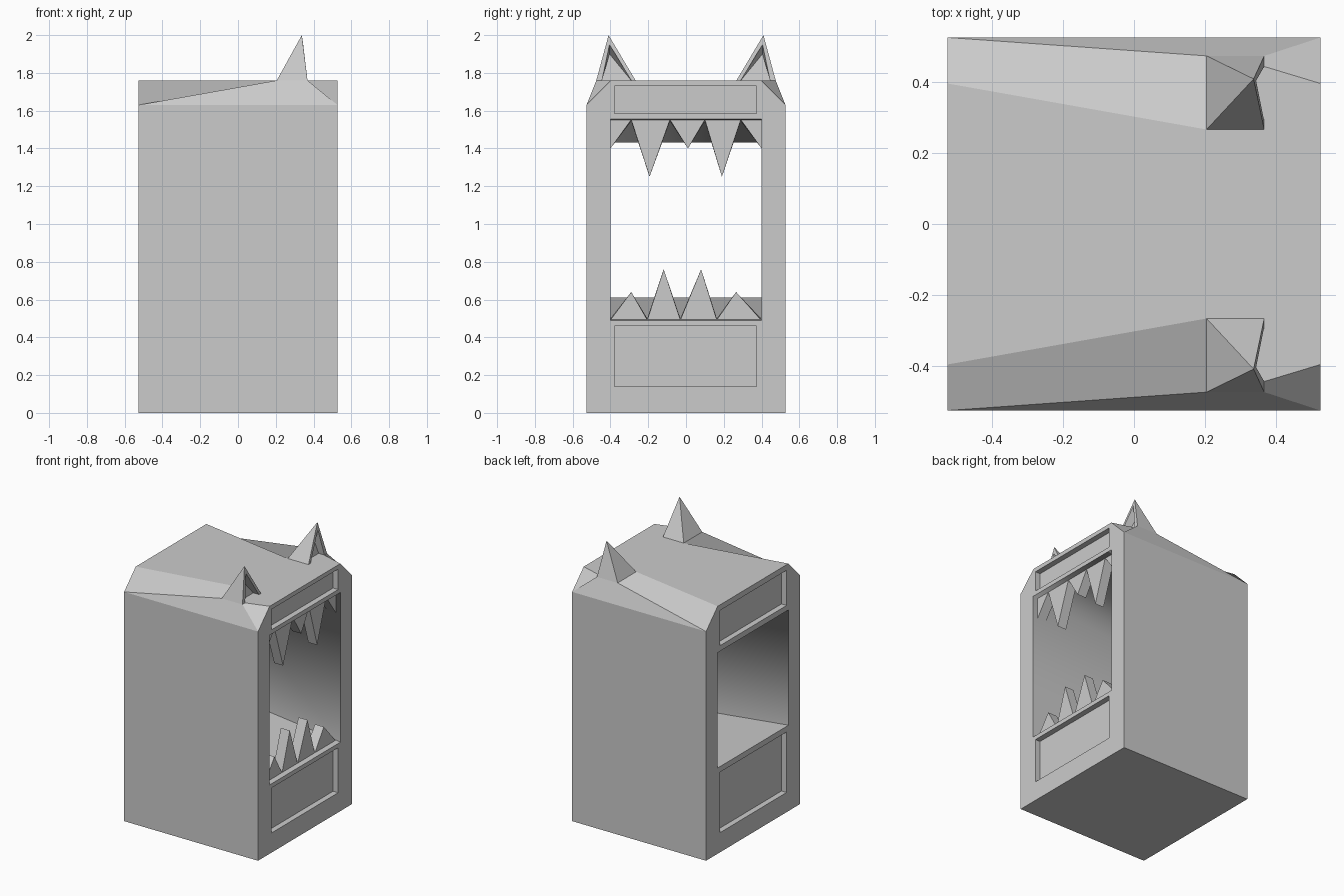
import bpy, bmesh
from mathutils import Vector

if "Cube" in bpy.data.objects:
    bpy.data.objects.remove(bpy.data.objects["Cube"])

H = 0.527            # half width of the cabinet
EAVE, TOP = 1.63, 1.76


def make(name, verts, faces):
    me = bpy.data.meshes.new(name)
    bm = bmesh.new()
    vs = [bm.verts.new(v) for v in verts]
    for f in faces:
        bm.faces.new([vs[i] for i in f])
    bmesh.ops.recalc_face_normals(bm, faces=bm.faces)
    bm.to_mesh(me)
    bm.free()
    ob = bpy.data.objects.new(name, me)
    bpy.context.collection.objects.link(ob)
    return ob


def frustum(name, x0, r0, x1, r1):
    """Block along x between two (y0, y1, z0, z1) rectangles."""
    v = []
    for x, (a, b, c, d) in ((x0, r0), (x1, r1)):
        v += [(x, a, c), (x, b, c), (x, b, d), (x, a, d)]
    f = [(0, 1, 2, 3), (4, 5, 6, 7)]
    f += [(i, (i + 1) % 4, 4 + (i + 1) % 4, 4 + i) for i in range(4)]
    return make(name, v, f)


def cut(ob, cutter):
    m = ob.modifiers.new("cut", 'BOOLEAN')
    m.operation, m.solver, m.object = 'DIFFERENCE', 'EXACT', cutter
    bpy.context.view_layer.objects.active = ob
    bpy.ops.object.modifier_apply(modifier=m.name)
    bpy.data.objects.remove(cutter)


# Cabinet: one half of the corner points, mirrored in y
half = [(-H, -H, 0), (H, -H, 0), (-H, -H, EAVE), (H, -H, EAVE),
        (-H, -0.397, TOP), (0.205, -0.267, TOP), (0.205, -0.475, TOP),
        (0.368, -0.475, TOP), (0.368, -0.445, TOP), (H, -0.397, TOP)]
n = len(half)
verts = half + [(x, -y, z) for x, y, z in half]
side = [(0, 1, 3, 2), (2, 3, 7, 6), (2, 6, 5, 4), (3, 9, 8, 7)]
faces = side + [tuple(i + n for i in f) for f in side]
faces += [(0, 2, 4, 4 + n, 2 + n, n),
          (1, 3, 9, 9 + n, 3 + n, 1 + n),
          (0, 1, 1 + n, n),
          (4, 5, 6, 7, 8, 9, 9 + n, 8 + n, 7 + n, 6 + n, 5 + n, 4 + n)]
cabinet = make("cabinet", verts, faces)

# Tapered opening through the cabinet, wider at the toothed end
e = 0.1
s = 0.12 / (2 * H) * e
cut(cabinet, frustum("opening_cutter", -H - e, (-0.4, 0.4, 0.61 + s, 1.43 - s),
                     H + e, (-0.4, 0.4, 0.49 - s, 1.555 + s)))

# Recessed panels above and below both openings
for sx, z0, z1 in ((1, 0.14, 0.46), (1, 1.585, 1.73),
                   (-1, 0.14, 0.57), (-1, 1.47, 1.72)):
    r = (-0.378, 0.373, z0, z1)
    cut(cabinet, frustum("panel_cutter", sx * (H - 0.04), r, sx * (H + 0.1), r))

# Soft shading on the inner walls and ceiling
for p in cabinet.data.polygons:
    c = p.center
    p.use_smooth = abs(c.x) < 0.3 and abs(c.y) < 0.41 and 0.58 < c.z < 1.52


# Teeth: wedge prisms set just inside the toothed opening
def teeth(name, base_z, back_z, outlines):
    v, f = [], []
    for tri in outlines:
        k = len(v)
        for x, root in ((0.49, base_z), (0.42, back_z)):
            v += [(x, y, root if z is None else z) for y, z in tri]
        f += [(k, k + 1, k + 2), (k + 3, k + 4, k + 5)]
        f += [(k + i, k + (i + 1) % 3, k + 3 + (i + 1) % 3, k + 3 + i)
              for i in range(3)]
    return make(name, v, f)


R = None  # root point lying on the sill or ceiling
teeth("upper_teeth", 1.552, 1.544, [
    [(-0.4, R), (-0.4, 1.40), (-0.29, R)],
    [(-0.29, R), (-0.193, 1.25), (-0.085, R)],
    [(-0.085, R), (0.01, 1.40), (0.1, R)],
    [(0.1, R), (0.19, 1.25), (0.29, R)],
    [(0.29, R), (0.4, 1.40), (0.4, R)]])
teeth("lower_teeth", 0.492, 0.5, [
    [(-0.4, R), (-0.29, 0.64), (-0.205, R)],
    [(-0.205, R), (-0.118, 0.76), (-0.03, R)],
    [(-0.03, R), (0.08, 0.76), (0.163, R)],
    [(0.163, R), (0.265, 0.64), (0.397, R)]])

# Ears: leaning pyramids with a hollow on the toothed side
for sgn, label in ((-1, "near"), (1, "far")):
    inner = [(0.368, 0.445, TOP), (0.368, 0.29, TOP), (0.345, 0.405, 1.95)]
    pts = [(0.205, 0.475, TOP), (0.205, 0.267, TOP), (0.368, 0.267, TOP),
           (0.368, 0.475, TOP), (0.338, 0.41, 2.0)]
    pts += inner + [(x - 0.045, y, z - (0.05 if z > TOP else 0)) for x, y, z in inner]
    make("ear_" + label, [(x, sgn * y, z) for x, y, z in pts],
         [(0, 1, 4), (1, 2, 4), (3, 0, 4),
          (3, 4, 7, 5), (4, 2, 6, 7),
          (5, 7, 10, 8), (7, 6, 9, 10), (8, 10, 9),
          (0, 3, 5, 8, 9, 6, 2, 1)])
